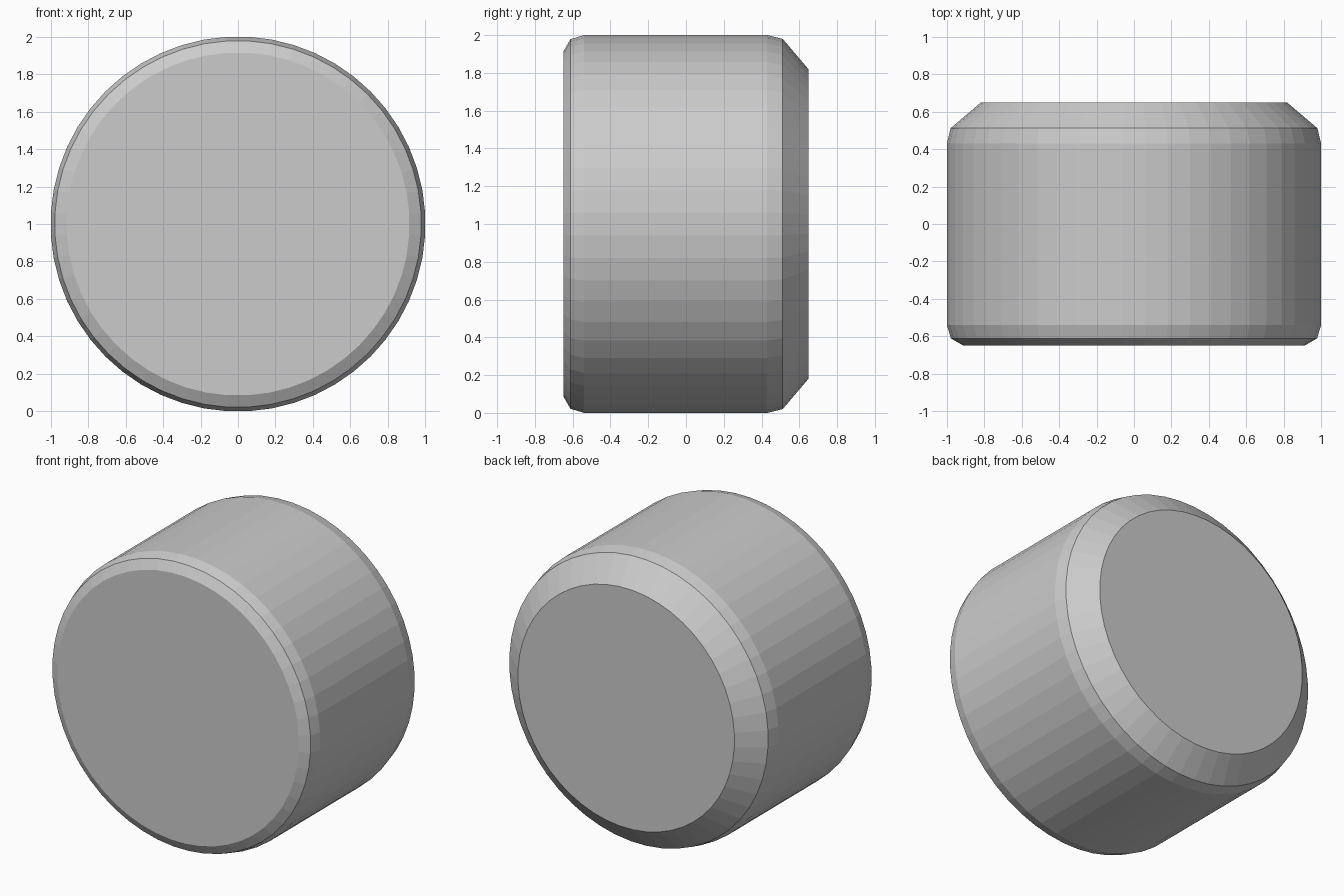
import bpy, bmesh
from math import sin, cos, pi

if "Cube" in bpy.data.objects:
    bpy.data.objects.remove(bpy.data.objects["Cube"])

SIDES = 52
CENTRE_Z = 1.0
FIT = 1 / cos(pi / SIDES)  # flats touch the unit radius

# Profile along y: (y, radius), front rounded rim to back chamfer
PROFILE = [(-0.648, 0.915), (-0.612, 0.978), (-0.54, 1.0),
           (0.43, 1.0), (0.512, 0.98), (0.648, 0.82)]


def lathe(name, profile):
    bm = bmesh.new()
    rings = []
    for y, r in profile:
        angles = [2 * pi * (i + 0.5) / SIDES for i in range(SIDES)]
        rings.append([bm.verts.new((r * FIT * cos(a), y, CENTRE_Z + r * FIT * sin(a)))
                      for a in angles])
    for a, b in zip(rings, rings[1:]):
        for i in range(SIDES):
            j = (i + 1) % SIDES
            bm.faces.new((a[i], a[j], b[j], b[i]))
    # Flat end caps
    bm.faces.new(rings[0])
    bm.faces.new(rings[-1])
    bmesh.ops.recalc_face_normals(bm, faces=bm.faces)
    mesh = bpy.data.meshes.new(name)
    bm.to_mesh(mesh)
    bm.free()
    obj = bpy.data.objects.new(name, mesh)
    bpy.context.collection.objects.link(obj)
    return obj


# Solid faceted drum lying on its side
lathe("chamfered_drum", PROFILE)
